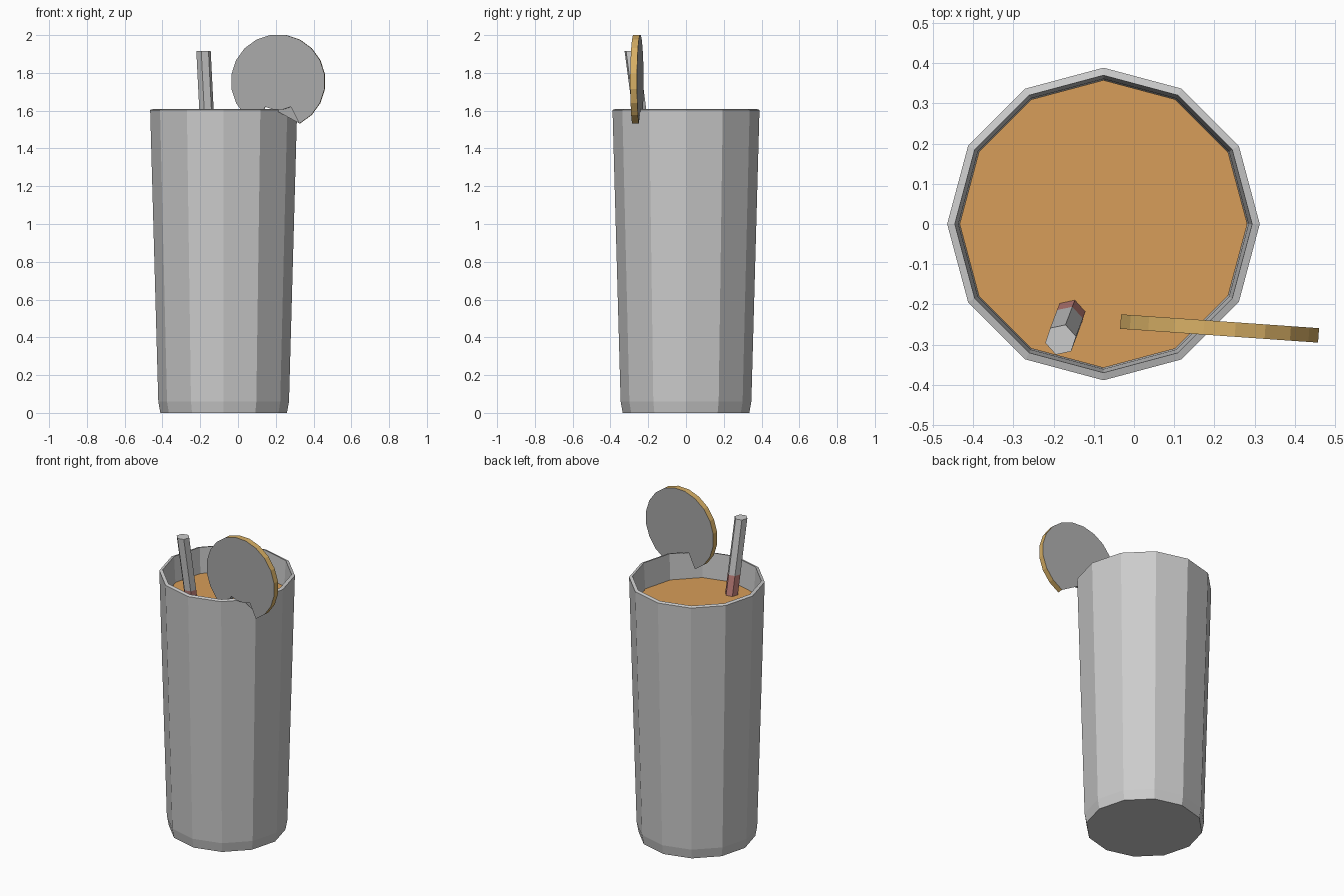
import bpy, bmesh, math
from mathutils import Vector, Matrix

if "Cube" in bpy.data.objects:
    bpy.data.objects.remove(bpy.data.objects["Cube"])

CX = -0.076   # glass axis


def material(name, rgb):
    m = bpy.data.materials.new(name)
    m.diffuse_color = (*rgb, 1)
    m.use_nodes = True
    m.node_tree.nodes["Principled BSDF"].inputs["Base Color"].default_value = m.diffuse_color
    return m


def make_object(name, bm, mats=()):
    bmesh.ops.recalc_face_normals(bm, faces=bm.faces)
    me = bpy.data.meshes.new(name)
    bm.to_mesh(me)
    bm.free()
    for m in mats:
        me.materials.append(m)
    ob = bpy.data.objects.new(name, me)
    bpy.context.collection.objects.link(ob)
    return ob


def loft(bm, rings):
    """Skin a list of point rings, cap both ends; returns side faces per band."""
    loops = [[bm.verts.new(p) for p in r] for r in rings]
    n = len(loops[0])
    bands = []
    for a, b in zip(loops, loops[1:]):
        bands.append([bm.faces.new((a[i], a[(i + 1) % n], b[(i + 1) % n], b[i]))
                      for i in range(n)])
    bm.faces.new(loops[0][::-1])
    bm.faces.new(loops[-1])
    return bands


def ring(cx, cy, r, z, n, offset=0.0):
    return [Vector((cx + r * math.cos(offset + math.tau * i / n),
                    cy + r * math.sin(offset + math.tau * i / n), z)) for i in range(n)]


def lathe(name, profile, mats=()):
    bm = bmesh.new()
    loft(bm, [ring(CX, 0, r, z, 12) for r, z in profile])
    return make_object(name, bm, mats)


drink_mat = material("drink_orange", (0.68, 0.34, 0.10))
peel_mat = material("peel_yellow", (0.68, 0.43, 0.13))
stripe_mat = material("straw_red", (0.55, 0.22, 0.20))
straw_mat = material("straw_plain", (0.6, 0.6, 0.6))
flesh_mat = material("slice_grey", (0.4, 0.4, 0.4))

# Glass: outer wall, bevelled rim, inner wall and floor
lathe("glass", [(0.335, 0), (0.346, 0.06), (0.389, 1.604), (0.370, 1.61),
                (0.361, 1.45), (0.325, 0.08)])

# Drink filling the inside
lathe("drink", [(0.318, 0.09), (0.358, 1.45)], [drink_mat])

# Leaning hexagonal straw with a coloured lower section
top = Vector((-0.1825, -0.288, 1.915))
slope = Vector((0.05, 0.132))    # sideways drift per unit of depth
bm = bmesh.new()
rings = []
for z in (0.12, 1.575, top.z):
    d = top.z - z
    rings.append(ring(top.x + slope.x * d, top.y + slope.y * d, 0.039, z, 6, math.radians(12)))
bands = loft(bm, rings)
for f in bands[0]:
    f.material_index = 1
make_object("straw", bm, [straw_mat, stripe_mat])

# Fruit slice: 20-sided disc with a bite of three segments resting on the rim
pts = []
for i in range(20):
    a = 9 + 18 * i
    bite = a in (261, 279)
    r = 0.150 if bite else 0.25
    if a == 297:
        pts.append((0.150, a))
    pts.append((r, a))
    if a == 243:
        pts.append((0.150, a))
T = Matrix.Translation((0.213, -0.260, 1.754)) @ Matrix.Rotation(math.radians(-4), 4, 'Z')
outline = [(r * math.cos(math.radians(a)), r * math.sin(math.radians(a))) for r, a in pts]
bm = bmesh.new()
side = loft(bm, [[T @ Vector((x, y, z)) for x, z in outline] for y in (-0.018, 0.018)])[0]
for f, (r0, _), (r1, _) in zip(side, pts, pts[1:] + pts[:1]):
    f.material_index = 1 if min(r0, r1) > 0.2 else 0   # peel on the outer edge only
caps = [f for f in bm.faces if len(f.verts) > 4]
bmesh.ops.triangulate(bm, faces=caps)
make_object("fruit_slice", bm, [flesh_mat, peel_mat])
